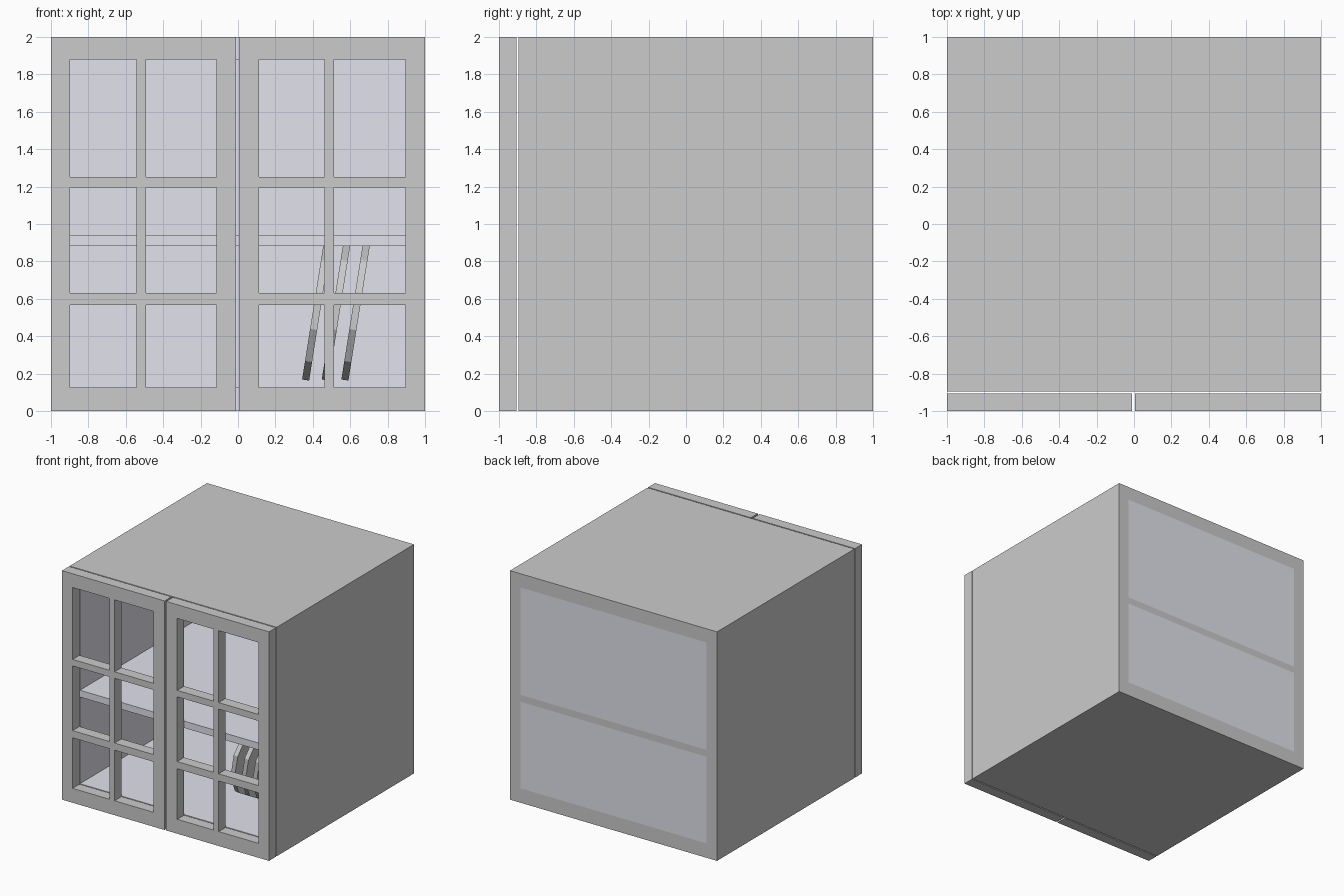
import bpy, bmesh, math
from mathutils import Matrix, Vector

if "Cube" in bpy.data.objects:
    bpy.data.objects.remove(bpy.data.objects["Cube"])

lining = bpy.data.materials.new("lining")
lining.diffuse_color = (0.76, 0.76, 0.84, 1)
lining.use_nodes = True
lining.node_tree.nodes["Principled BSDF"].inputs["Base Color"].default_value = lining.diffuse_color
outer = bpy.data.materials.new("outer_grey")
outer.diffuse_color = (0.8, 0.8, 0.8, 1)
outer.use_nodes = True
outer.node_tree.nodes["Principled BSDF"].inputs["Base Color"].default_value = outer.diffuse_color


def boxes(name, spans):
    """One object made of boxes, each given as (x0, x1, y0, y1, z0, z1)."""
    bm = bmesh.new()
    for x0, x1, y0, y1, z0, z1 in spans:
        mid = Vector((x0 + x1, y0 + y1, z0 + z1)) / 2
        size = (x1 - x0, y1 - y0, z1 - z0, 1)
        bmesh.ops.create_cube(bm, size=1, matrix=Matrix.Translation(mid) @ Matrix.Diagonal(size))
    return finish(name, bm)


def finish(name, bm):
    me = bpy.data.meshes.new(name)
    bm.to_mesh(me)
    bm.free()
    ob = bpy.data.objects.new(name, me)
    bpy.context.collection.objects.link(ob)
    return ob


def cut_openings(ob, spans):
    """Cut through-openings into an object and bake the result."""
    cutter = boxes("cutter", spans)
    mod = ob.modifiers.new("openings", 'BOOLEAN')
    mod.operation, mod.solver, mod.object = 'DIFFERENCE', 'EXACT', cutter
    deps = bpy.context.evaluated_depsgraph_get()
    me = bpy.data.meshes.new_from_object(ob.evaluated_get(deps))
    ob.modifiers.clear()
    ob.data = me
    bpy.data.objects.remove(cutter)


# cabinet body: two compartments with a shelf left between them
levels = [(0.126, 0.882), (0.942, 1.88)]
body = boxes("cabinet_body", [(-1, 1, -0.895, 1, 0, 2)])
cut_openings(body, [(-0.9, 0.9, -1.1, 1.1, a, b) for a, b in levels])
body.data.materials.clear()
body.data.materials.append(outer)
body.data.materials.append(lining)
for p in body.data.polygons:
    c = p.center
    inside = abs(c.x) < 0.95 and 0.05 < c.z < 1.95 and abs(p.normal.y) < 0.5
    p.material_index = int(inside or p.normal.y < -0.5)

# thin back panels closing the compartments
back = boxes("back_panels", [(-0.9, 0.9, 0.99, 1, a, b) for a, b in levels])
back.data.materials.append(lining)

# doors with six open panes each
rows = [(0.126, 0.567), (0.63, 1.195), (1.252, 1.88)]
doors = {
    "left_door": ((-1, -0.01), [(-0.898, -0.543), (-0.492, -0.115)]),
    "right_door": ((0.006, 1), [(0.113, 0.462), (0.513, 0.896)]),
}
for name, ((x0, x1), columns) in doors.items():
    door = boxes(name, [(x0, x1, -1, -0.905, 0, 2)])
    cut_openings(door, [(a, b, -1.1, -0.8, c, d) for a, b in columns for c, d in rows])

# three leaning twelve-sided plates
for i in range(3):
    bm = bmesh.new()
    bmesh.ops.create_cone(bm, cap_ends=True, segments=12, radius1=0.387, radius2=0.387, depth=0.038,
                          matrix=Matrix.Rotation(math.radians(99), 4, 'Y')
                          @ Matrix.Rotation(math.radians(15), 4, 'Z'))
    plate = finish(f"plate_{i + 1}", bm)
    plate.location = (0.42 + 0.105 * i, -0.28, 0.535)
